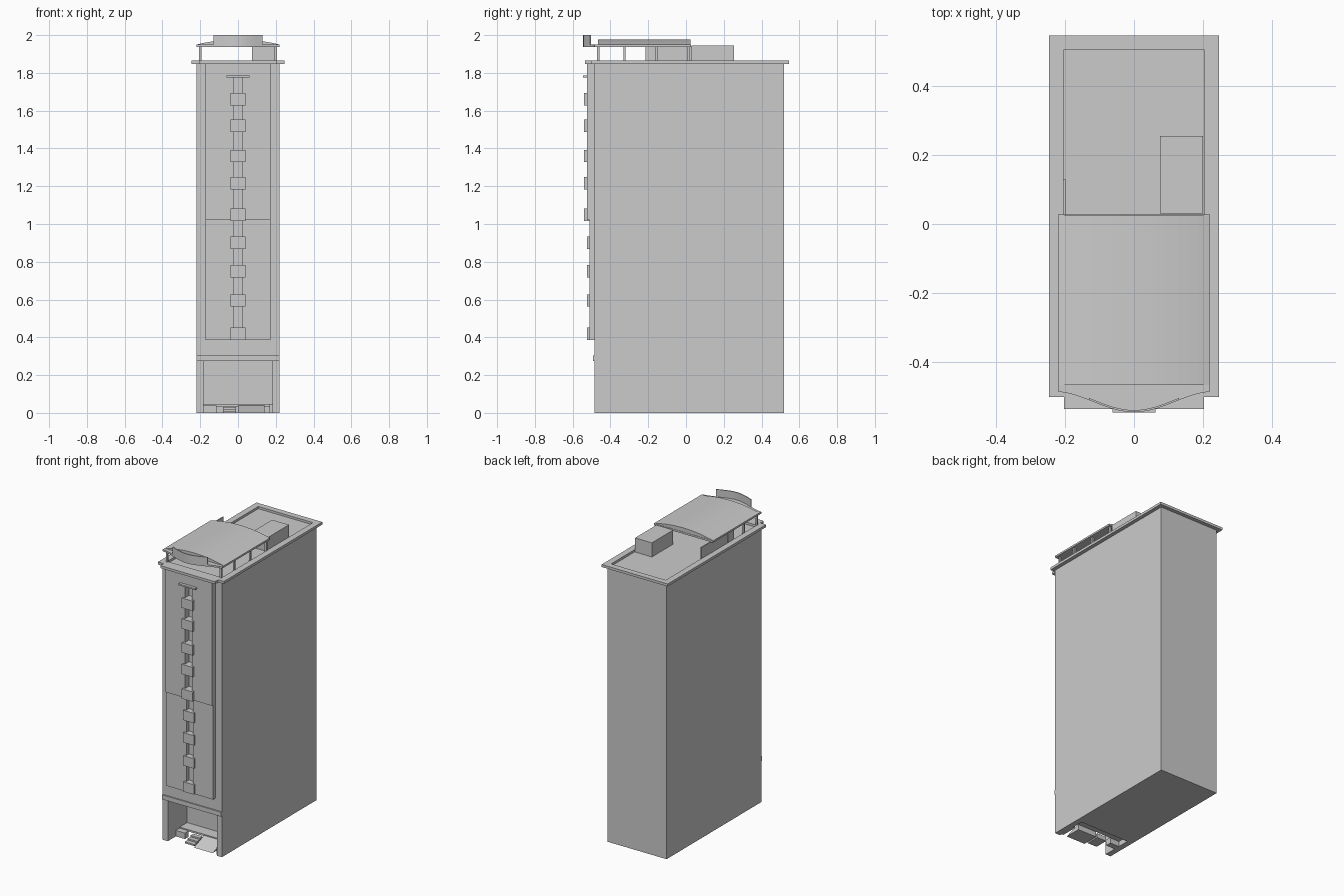
import bpy, bmesh, math

if "Cube" in bpy.data.objects:
    bpy.data.objects.remove(bpy.data.objects["Cube"])


def box(name, x, y, z):
    bm = bmesh.new()
    bmesh.ops.create_cube(bm, size=1)
    for v in bm.verts:
        v.co = [r[0] + (c + 0.5) * (r[1] - r[0]) for c, r in zip(v.co, (x, y, z))]
    return finish(name, bm)


def finish(name, bm):
    bmesh.ops.recalc_face_normals(bm, faces=bm.faces)
    mesh = bpy.data.meshes.new(name)
    bm.to_mesh(mesh)
    bm.free()
    ob = bpy.data.objects.new(name, mesh)
    bpy.context.collection.objects.link(ob)
    return ob


def prism(name, points, offset):
    """Extrude a closed outline of 3D points by an offset."""
    bm = bmesh.new()
    face = bm.faces.new([bm.verts.new(p) for p in points])
    ext = bmesh.ops.extrude_face_region(bm, geom=[face])
    verts = [g for g in ext["geom"] if isinstance(g, bmesh.types.BMVert)]
    bmesh.ops.translate(bm, verts=verts, vec=offset)
    return finish(name, bm)


def front_curve(x):
    return -0.484 - 0.03 * (1 + math.cos(math.pi * x / 0.235))


def spread(half, n):
    return [-half + 2 * half * i / n for i in range(n + 1)]


# Tower block with the entrance cut out
body = box("tower_body", (-0.22, 0.22), (-0.485, 0.52), (0, 1.85))
cutter = box("entrance_cutter", (-0.182, 0.182), (-0.6, -0.28), (-0.1, 0.275))
cutter.hide_render = True
mod = body.modifiers.new("entrance", "BOOLEAN")
mod.operation = "DIFFERENCE"
mod.solver = "EXACT"
mod.object = cutter
bpy.context.view_layer.objects.active = body
bpy.ops.object.modifier_apply(modifier=mod.name)
bpy.data.objects.remove(cutter)

# Entrance: band, platform, ramp, steps and planters
box("entrance_band", (-0.22, 0.22), (-0.493, -0.48), (0.275, 0.305))
box("entrance_platform", (-0.182, 0.182), (-0.36, -0.28), (0.035, 0.047))
prism("entrance_ramp", [(0, -0.47, 0), (0, -0.36, 0), (0, -0.36, 0.04)], (0.14, 0, 0))
box("entrance_planter", (-0.182, -0.115), (-0.40, -0.36), (0, 0.04))
for i in range(3):
    box("entrance_step", (-0.08, -0.01), (-0.45 + 0.03 * i, -0.36), (0.01 * i, 0.01 * i + 0.01))
box("entrance_side_wall", (0.168, 0.182), (-0.47, -0.36), (0, 0.047))

# Front bays either side of the central slot
for s in (-1, 1):
    xs = sorted((s * 0.025, s * 0.173))
    box("lower_bay", xs, (-0.512, -0.485), (0.385, 1.02))
    box("upper_bay", xs, (-0.525, -0.485), (1.02, 1.85))
box("bay_head", (-0.025, 0.025), (-0.525, -0.485), (1.785, 1.85))
box("slot_cap", (-0.062, 0.062), (-0.545, -0.485), (1.775, 1.785))

# Balconies up the slot
for z in (0.42, 0.595, 0.75, 0.90, 1.05, 1.215, 1.36, 1.52, 1.66):
    front = -0.525 if z < 1.0 else -0.54
    box("balcony", (-0.04, 0.04), (front, -0.485), (z - 0.033, z + 0.033))

# Roof rim and roof-top boxes
z_rim = (1.848, 1.865)
for s in (-1, 1):
    box("roof_rim_side", sorted((s * 0.203, s * 0.245)), (-0.50, 0.545), z_rim)
box("roof_rim_back", (-0.203, 0.203), (0.505, 0.545), z_rim)
box("roof_rim_front", (-0.203, 0.203), (-0.535, -0.46), z_rim)
box("stair_house", (0.075, 0.2), (0.03, 0.255), (1.85, 1.945))
box("roof_screen", (-0.205, -0.198), (-0.215, 0.13), (1.85, 1.94))

# Canopy posts
for y in (-0.465, -0.325, -0.155, 0.012):
    for s in (-1, 1):
        box("canopy_post", (s * 0.2 - 0.006, s * 0.2 + 0.006), (y - 0.006, y + 0.006), (1.85, 1.945))

# Canopy slab with bowed front, vaulted top
outline = [(x, front_curve(x), 1.938) for x in spread(0.22, 20)]
outline += [(0.22, 0.027, 1.938), (-0.22, 0.027, 1.938)]
prism("canopy_slab", outline, (0, 0, 0.012))
vault = [(x, -0.465, 1.95 + 0.027 * (1 - (x / 0.22) ** 2)) for x in spread(0.22, 14)]
prism("canopy_vault", vault, (0, 0.49, 0))

# Blank curved panel above the canopy front
xs = spread(0.13, 12)
panel = [(x, front_curve(x), 1.945) for x in xs]
panel += [(x, front_curve(x) + 0.006, 1.945) for x in reversed(xs)]
prism("canopy_panel", panel, (0, 0, 0.055))
